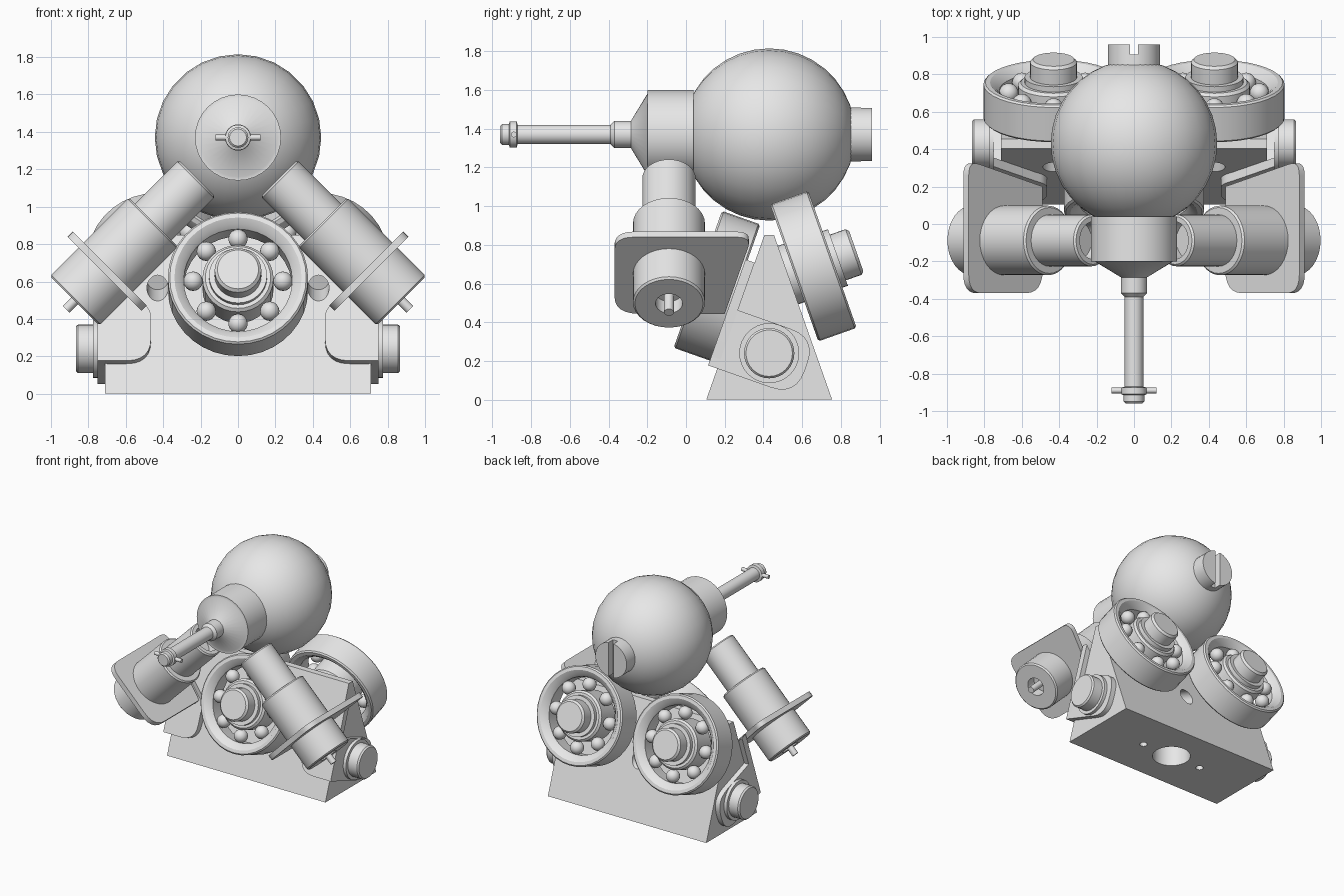
import bpy, bmesh, math
from mathutils import Vector, Matrix

if "Cube" in bpy.data.objects:
    bpy.data.objects.remove(bpy.data.objects["Cube"], do_unlink=True)

grey = bpy.data.materials.new("plain_grey")
grey.use_nodes = True
grey.diffuse_color = (0.8, 0.8, 0.8, 1)
grey.node_tree.nodes["Principled BSDF"].inputs["Base Color"].default_value = (0.8, 0.8, 0.8, 1)

X, Y, Z = Vector((1, 0, 0)), Vector((0, 1, 0)), Vector((0, 0, 1))


def frame(origin, u, v, w):
    """Matrix whose local axes are u, v, w."""
    m = Matrix((u, v, w)).transposed().to_4x4()
    m.translation = Vector(origin)
    return m


def along(origin, axis):
    """Frame whose local z follows the axis."""
    axis = Vector(axis).normalized()
    u = Y.copy() if abs(axis.y) < 0.3 else X.copy()
    return frame(origin, u, axis.cross(u).normalized(), axis)


def finish(bm, name, matrix):
    bmesh.ops.transform(bm, matrix=matrix, verts=bm.verts)
    bmesh.ops.recalc_face_normals(bm, faces=bm.faces)
    mesh = bpy.data.meshes.new(name)
    bm.to_mesh(mesh)
    bm.free()
    mesh.materials.append(grey)
    ob = bpy.data.objects.new(name, mesh)
    bpy.context.collection.objects.link(ob)
    smooth(ob)
    return ob


def smooth(ob):
    bpy.ops.object.select_all(action='DESELECT')
    ob.select_set(True)
    bpy.context.view_layer.objects.active = ob
    bpy.ops.object.shade_smooth_by_angle(angle=math.radians(32))


def lathe(name, profile, matrix, closed=False, steps=32):
    """Revolve (radius, height) points around local z."""
    bm = bmesh.new()
    vs = [bm.verts.new((r, 0, h)) for r, h in profile]
    pairs = list(zip(vs, vs[1:])) + ([(vs[-1], vs[0])] if closed else [])
    edges = [bm.edges.new(p) for p in pairs]
    bmesh.ops.spin(bm, geom=vs + edges, cent=(0, 0, 0), axis=Z,
                   angle=2 * math.pi, steps=steps)
    bmesh.ops.remove_doubles(bm, verts=bm.verts, dist=1e-5)
    return finish(bm, name, matrix)


def rod(name, r, h0, h1, matrix, steps=32):
    return lathe(name, [(0, h0), (r, h0), (r, h1), (0, h1)], matrix, steps=steps)


def plate(name, corners, depth, matrix):
    """Extrude an outline of (x, y, corner_radius) along local z."""
    pts = []
    for i, (x, y, r) in enumerate(corners):
        p = Vector((x, y, 0))
        if r == 0:
            pts.append(p)
            continue
        ends = [Vector((*corners[j % len(corners)][:2], 0)) for j in (i - 1, i + 1)]
        a, b = [p + (e - p).normalized() * r for e in ends]
        for k in range(7):
            t = k / 6
            pts.append(a * (1 - t) ** 2 + p * 2 * t * (1 - t) + b * t * t)
    bm = bmesh.new()
    face = bm.faces.new([bm.verts.new(p) for p in pts])
    ext = bmesh.ops.extrude_face_region(bm, geom=[face])
    bmesh.ops.translate(bm, vec=(0, 0, depth),
                        verts=[g for g in ext["geom"] if isinstance(g, bmesh.types.BMVert)])
    return finish(bm, name, matrix)


def cut(target, cutter):
    """Subtract a cutter and discard it."""
    mod = target.modifiers.new("cut", 'BOOLEAN')
    mod.object, mod.operation, mod.solver = cutter, 'DIFFERENCE', 'EXACT'
    cutter.hide_render = True
    bpy.context.view_layer.update()
    dep = bpy.context.evaluated_depsgraph_get()
    mesh = bpy.data.meshes.new_from_object(target.evaluated_get(dep))
    target.modifiers.clear()
    target.data = mesh
    bpy.data.objects.remove(cutter, do_unlink=True)
    smooth(target)


# Wedge base
base = plate("wedge_base", [(0.105, 0, 0), (0.755, 0, 0), (0.455, 0.85, 0), (0.405, 0.85, 0)],
             1.42, frame((-0.71, 0, 0), Y, Z, X))
lean = math.atan2(0.3, 0.85)
front_n = Vector((0, -math.cos(lean), math.sin(lean)))
back_n = Vector((0, math.cos(lean), math.sin(lean)))

# Holes in the underside
for x, r in ((0, 0.14), (-0.27, 0.028), (0.27, 0.028)):
    cut(base, rod("cutter", r, -0.1, 0.18, along((x, 0.43, 0), Z)))


# Ball bearings, each on a shaft through the base
def bearing(name, foot, n):
    m = frame(foot, X, n.cross(X), n)
    cut(base, rod("cutter", 0.057, -0.5, -0.1, m, 24))
    lathe(name + "_outer_ring",
          [(0.375, 0.045), (0.375, 0.235), (0.365, 0.245), (0.34, 0.245), (0.31, 0.225),
           (0.29, 0.2), (0.29, 0.08), (0.31, 0.055), (0.34, 0.035), (0.365, 0.035)], m, True, 36)
    lathe(name + "_inner_ring",
          [(0.11, 0.035), (0.175, 0.035), (0.19, 0.05), (0.19, 0.23), (0.175, 0.245),
           (0.11, 0.245)], m, True)
    lathe(name + "_shaft",
          [(0, -0.08), (0.1, -0.08), (0.16, -0.02), (0.16, 0.04), (0.125, 0.04), (0.125, 0.245),
           (0.155, 0.245), (0.155, 0.275), (0.125, 0.275), (0.125, 0.36), (0.11, 0.375),
           (0, 0.375)], m)
    bm = bmesh.new()
    for k in range(8):
        a = k * math.pi / 4
        pos = Matrix.Translation((0.24 * math.cos(a), 0.24 * math.sin(a), 0.185))
        bmesh.ops.create_uvsphere(bm, u_segments=16, v_segments=10, radius=0.052, matrix=pos)
    finish(bm, name + "_balls", m)


bearing("front_bearing", (0, 0.292, 0.54), front_n)
for side, s in (("left", 1), ("right", -1)):
    bearing(side + "_back_bearing", (0.43 * s, 0.526, 0.643), back_n)

# Large ball
bm = bmesh.new()
bmesh.ops.create_uvsphere(bm, u_segments=28, v_segments=18, radius=0.445)
finish(bm, "large_ball", along((0, 0.43, 1.37), Y))

# Slotted screw head at the back
screw = rod("slotted_screw", 0.14, 0.84, 0.96, along((0, 0, 1.37), Y))
cut(screw, plate("cutter", [(-0.022, 1.1, 0), (0.022, 1.1, 0), (0.022, 1.6, 0), (-0.022, 1.6, 0)],
                 0.2, frame((0, 1.105, 0), X, Z, -Y)))

# Front collar, cone and handle rod
lathe("front_collar_and_rod",
      [(0, -0.04), (0.23, -0.04), (0.23, 0.2), (0.21, 0.2), (0.07, 0.285), (0.07, 0.37),
       (0.05, 0.39), (0.05, 0.87), (0.068, 0.875), (0.068, 0.91), (0.055, 0.915),
       (0.055, 0.95), (0.045, 0.96), (0, 0.96)], along((0, 0, 1.37), -Y))
rod("cross_pin", 0.015, -0.12, 0.12, along((0, -0.89, 1.37), X), 12)

# Angled motors with their folded brackets and pivot knobs
h = math.sqrt(0.5)
slope = Vector((0, math.sin(lean), math.cos(lean)))
for side, s in (("left", 1), ("right", -1)):
    axis = Vector((h * s, 0, -h))
    top = Vector((0, -0.088, 1.37))
    lathe(side + "_motor",
          [(0, 0.42), (0.1, 0.42), (0.1, 0.31), (0.128, 0.31), (0.138, 0.32), (0.138, 0.64),
           (0.176, 0.64), (0.186, 0.65), (0.186, 1.225), (0.176, 1.235), (0.07, 1.235),
           (0.07, 1.15), (0.025, 1.15), (0.025, 1.3), (0, 1.3)], along(top, axis))
    plate(side + "_motor_plate",
          [(-0.37, -0.29, 0.13), (-0.37, 0.27, 0.1), (0.34, 0.27, 0.08), (0.2, -0.29, 0)],
          0.04, frame(Vector((0, 0, 1.37)) + axis * 0.98, Y, Vector((h * s, 0, h)), axis))
    plate(side + "_bracket_flange",
          [(0.75 * s, 0.17, 0.05), (0.465 * s, 0.17, 0.13), (0.465 * s, 0.46, 0.05),
           (0.53 * s, 0.52, 0), (0.75 * s, 0.75, 0)],
          0.05, frame((0, 0.105, 0), X, slope, front_n))
    plate(side + "_bracket_side",
          [(-0.05, 0.17, 0), (0.43, 0.17, 0.14), (0.43, 0.49, 0.14), (-0.05, 0.49, 0)],
          0.04, frame((0.71 * s, 0.105, 0), -front_n, slope, X * s))
    lathe(side + "_pivot_knob",
          [(0, 0.7), (0.155, 0.7), (0.155, 0.775), (0.13, 0.775), (0.13, 0.855),
           (0.12, 0.867), (0, 0.867)], along((0, 0.43, 0.24), X * s))
